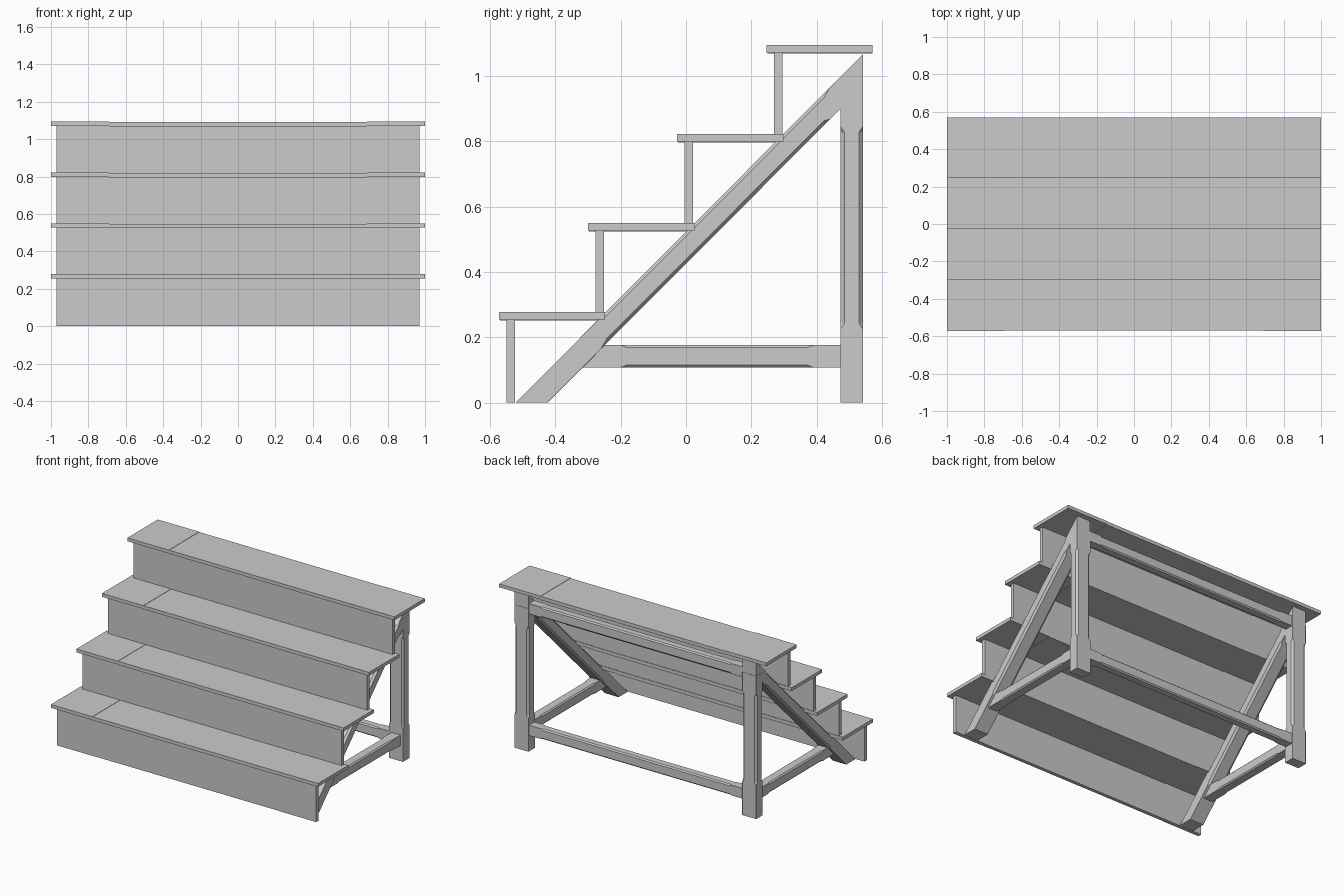
import bpy, bmesh
from mathutils import Vector

if "Cube" in bpy.data.objects:
    bpy.data.objects.remove(bpy.data.objects["Cube"])


def finish(name, bm):
    bmesh.ops.recalc_face_normals(bm, faces=bm.faces)
    me = bpy.data.meshes.new(name)
    bm.to_mesh(me)
    bm.free()
    ob = bpy.data.objects.new(name, me)
    bpy.context.collection.objects.link(ob)
    return ob


def board(name, x, y, z):
    bm = bmesh.new()
    bmesh.ops.create_cube(bm, size=1)
    for v in bm.verts:
        v.co = Vector([(a + b) / 2 + c * (b - a) for (a, b), c in zip((x, y, z), v.co)])
    return finish(name, bm)


def beam(name, u, v, ends, stops, chamfer, place, floor_cut=False):
    """Timber with stopped chamfers; place(u, v, t) maps section + length to space."""
    (u0, u1), (v0, v1) = u, v
    run = 0.018
    e = 0.0008
    stations = [(ends[0], e), (stops[0], e), (stops[0] + run, chamfer),
                (stops[1] - run, chamfer), (stops[1], e), (ends[1], e)]
    bm = bmesh.new()
    rings = []
    for t, c in stations:
        sec = [(u0 + c, v0), (u1 - c, v0), (u1, v0 + c), (u1, v1 - c),
               (u1 - c, v1), (u0 + c, v1), (u0, v1 - c), (u0, v0 + c)]
        rings.append([bm.verts.new(place(a, b, t)) for a, b in sec])
    for r, s in zip(rings, rings[1:]):
        for i in range(8):
            j = (i + 1) % 8
            bm.faces.new((r[i], r[j], s[j], s[i]))
    bm.faces.new(rings[0])
    bm.faces.new(rings[-1])
    if floor_cut:
        bmesh.ops.bisect_plane(bm, geom=bm.verts[:] + bm.edges[:] + bm.faces[:],
                               plane_co=(0, 0, 0), plane_no=(0, 0, -1), clear_outer=True)
        bmesh.ops.holes_fill(bm, edges=[d for d in bm.edges if d.is_boundary])
    return finish(name, bm)


def mirror_x(ob):
    ob.modifiers.new("mirror", 'MIRROR').use_axis[0] = True


# Four steps, each with a long middle section and mirrored end sections
SEAM = 0.69
for i in range(4):
    y = -0.572 + i * 0.2725
    z = 0.255 + i * 0.2718
    bottom = 0 if i == 0 else z - 0.2718 + 0.021
    board(f"tread_middle_{i+1}", (-SEAM, SEAM), (y + 0.003, y + 0.325), (z - 0.003, z + 0.021))
    board(f"riser_middle_{i+1}", (-SEAM, SEAM), (y + 0.025, y + 0.049), (bottom, z))
    mirror_x(board(f"tread_end_{i+1}", (SEAM, 1.0), (y, y + 0.325), (z, z + 0.023)))
    mirror_x(board(f"riser_end_{i+1}", (SEAM, 0.97), (y + 0.023, y + 0.049), (bottom, z)))

# Sloping stringers, cut flat at the floor and upright at the back
mirror_x(beam("stringer", (0.801, 0.904), (0.425, 0.523), (-0.62, 0.541), (-0.26, 0.44),
              0.014, lambda u, v, t: (u, t, t * 1.003 + v), True))

# Back legs
mirror_x(beam("back_leg", (0.80, 0.905), (0.472, 0.542), (0, 0.967), (0.225, 0.845),
              0.013, lambda u, v, t: (u, v, t)))

# Side rails between stringer and leg
mirror_x(beam("side_rail", (0.818, 0.887), (0.107, 0.177), (-0.318, 0.48), (-0.20, 0.39),
              0.008, lambda u, v, t: (u, t, v)))

# Lower and upper back rails
for name, z in (("lower_back_rail", 0.107), ("upper_back_rail", 0.93)):
    beam(name, (0.478, 0.536), (z, z + 0.07), (-0.81, 0.81), (-0.72, 0.72),
         0.008, lambda u, v, t: (t, u, v))
